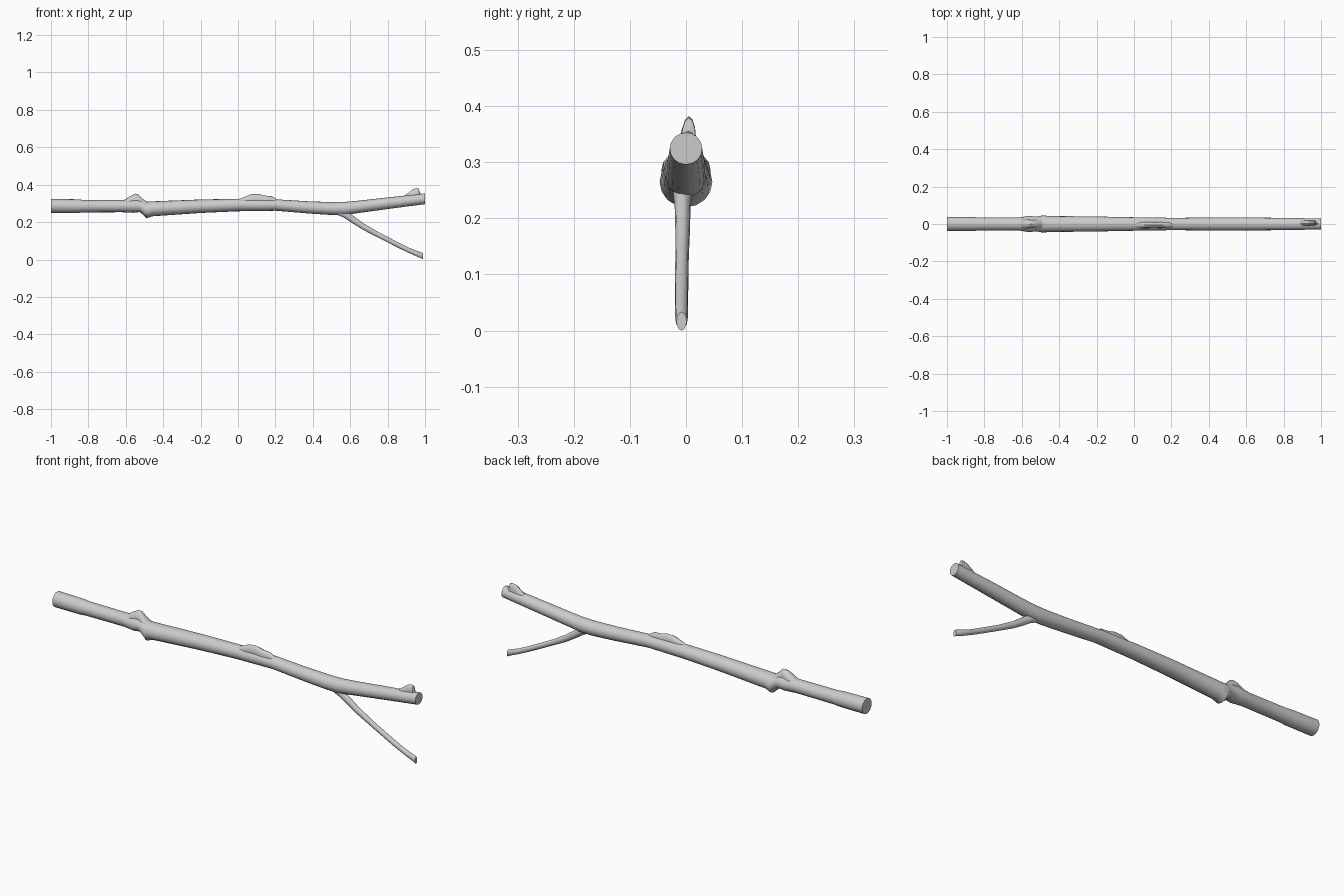
import bpy, bmesh
from math import cos, sin, tau


def loft(name, stations, sides=16):
    """Skin elliptical rings along x. Station: x, bottom z, top z, half width, centre y."""
    bm = bmesh.new()
    rings = []
    for x, lo, hi, w, y in stations:
        zc, h = (lo + hi) / 2, (hi - lo) / 2
        rings.append([bm.verts.new((x, y + w * cos(tau * i / sides),
                                    zc + h * sin(tau * i / sides)))
                      for i in range(sides)])
    for a, b in zip(rings, rings[1:]):
        for i in range(sides):
            j = (i + 1) % sides
            bm.faces.new((a[i], a[j], b[j], b[i]))
    bm.faces.new(rings[0])
    bm.faces.new(rings[-1])
    bmesh.ops.recalc_face_normals(bm, faces=bm.faces)
    mesh = bpy.data.meshes.new(name)
    bm.to_mesh(mesh)
    bm.free()
    ob = bpy.data.objects.new(name, mesh)
    bpy.context.collection.objects.link(ob)
    bpy.context.view_layer.objects.active = ob
    ob.select_set(True)
    bpy.ops.object.shade_smooth_by_angle(angle=0.7)
    ob.select_set(False)
    return ob


# Main limb with the swollen collar near x = -0.5
loft("main_branch", [
    (-1.0, .249, .325, .038, 0), (-.86, .249, .322, .037, 0),
    (-.83, .252, .319, .035, 0), (-.62, .253, .318, .034, 0),
    (-.56, .250, .322, .044, 0), (-.525, .254, .320, .039, 0),
    (-.50, .232, .312, .043, 0), (-.488, .220, .310, .047, 0),
    (-.46, .231, .311, .043, 0), (-.20, .249, .321, .040, 0),
    (0, .258, .325, .036, 0), (.20, .261, .322, .033, 0),
    (.38, .246, .311, .034, 0), (.50, .238, .307, .035, 0),
    (.57, .238, .308, .035, 0), (.64, .248, .314, .034, 0),
    (.80, .270, .332, .033, 0), (1.0, .296, .353, .029, 0)])

# Thin side twig drooping to the ground
loft("side_twig", [
    (.53, .240, .290, .020, -.005), (.57, .222, .268, .017, -.006),
    (.61, .195, .238, .014, -.006), (.67, .158, .194, .013, -.006),
    (.75, .117, .147, .012, -.007), (.87, .056, .085, .012, -.008),
    (.93, .028, .056, .012, -.008), (.985, .004, .036, .011, -.008),
    (.99, .000, .033, .009, -.008)], 12)

# Knots and broken stubs on the upper side
loft("collar_knot", [
    (-.61, .28, .317, .026, 0), (-.575, .27, .340, .028, 0),
    (-.55, .27, .352, .022, 0), (-.535, .27, .350, .022, 0),
    (-.51, .27, .324, .028, 0), (-.48, .27, .305, .025, 0)], 12)
loft("middle_knot", [
    (0, .285, .322, .014, -.006), (.035, .285, .334, .018, -.006),
    (.07, .285, .350, .017, -.006), (.11, .285, .351, .016, -.006),
    (.14, .285, .342, .017, -.006), (.18, .285, .339, .016, -.006),
    (.215, .285, .318, .012, -.006)], 12)
loft("end_stub", [
    (.885, .30, .338, .014, .003), (.915, .30, .360, .015, .004),
    (.935, .30, .376, .014, .004), (.955, .30, .382, .013, .005),
    (.967, .30, .379, .013, .005), (.972, .30, .356, .014, .004),
    (.99, .30, .350, .012, .003)], 12)
